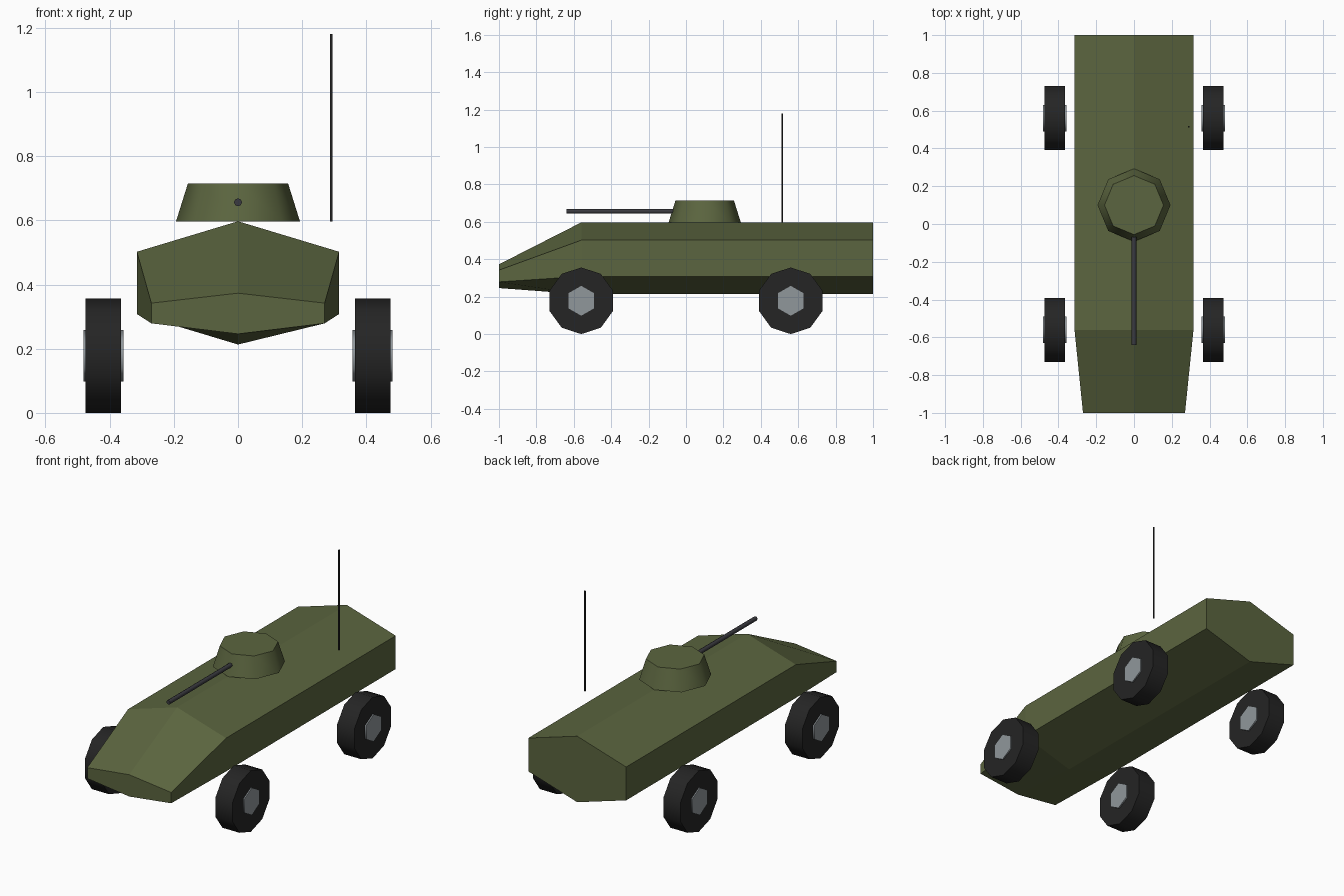
import bpy, bmesh, math
from mathutils import Matrix, Vector

cube = bpy.data.objects.get("Cube")
if cube:
    bpy.data.objects.remove(cube, do_unlink=True)


def material(name, color):
    m = bpy.data.materials.new(name)
    m.use_nodes = True
    m.diffuse_color = (*color, 1)
    bsdf = m.node_tree.nodes["Principled BSDF"]
    bsdf.inputs["Base Color"].default_value = (*color, 1)
    bsdf.inputs["Roughness"].default_value = 0.8
    return m


OLIVE = material("olive paint", (0.105, 0.130, 0.050))
RUBBER = material("black rubber", (0.018, 0.018, 0.018))
STEEL = material("grey steel", (0.28, 0.31, 0.33))
GUNMETAL = material("dark gunmetal", (0.042, 0.042, 0.050))
BLACK = material("antenna black", (0.022, 0.022, 0.022))


def finish(bm, name, mat, smooth=True):
    bmesh.ops.recalc_face_normals(bm, faces=bm.faces[:])
    mesh = bpy.data.meshes.new(name)
    bm.to_mesh(mesh)
    bm.free()
    mesh.materials.append(mat)
    obj = bpy.data.objects.new(name, mesh)
    bpy.context.collection.objects.link(obj)
    if smooth:
        bpy.ops.object.select_all(action="DESELECT")
        obj.select_set(True)
        bpy.context.view_layer.objects.active = obj
        bpy.ops.object.shade_smooth_by_angle(angle=math.radians(62))
    return obj


def prism(name, mat, start, end, r1, r2, sides, smooth=True):
    """Capped cone or cylinder running from start to end."""
    start, end = Vector(start), Vector(end)
    axis = end - start
    bm = bmesh.new()
    bmesh.ops.create_cone(bm, cap_ends=True, segments=sides,
                          radius1=r1, radius2=r2, depth=axis.length)
    turn = Vector((0, 0, 1)).rotation_difference(axis).to_matrix().to_4x4()
    bm.transform(Matrix.Translation((start + end) / 2) @ turn)
    return finish(bm, name, mat, smooth)


# Hull: hexagonal sections joined from nose to tail
def section(y, half, ridge, shoulder, sill, keel):
    return [(0, y, ridge), (half, y, shoulder), (half, y, sill),
            (0, y, keel), (-half, y, sill), (-half, y, shoulder)]


bm = bmesh.new()
rings = [[bm.verts.new(p) for p in section(*s)] for s in (
    (-1.0, 0.27, 0.373, 0.342, 0.279, 0.246),
    (-0.56, 0.315, 0.597, 0.502, 0.308, 0.213),
    (1.0, 0.315, 0.597, 0.502, 0.308, 0.213))]
for a, b in zip(rings, rings[1:]):
    for i in range(6):
        j = (i + 1) % 6
        bm.faces.new((a[i], a[j], b[j], b[i]))
bm.faces.new(rings[0])
bm.faces.new(rings[-1])
finish(bm, "hull", OLIVE, smooth=False)

# Turret, gun and antenna
prism("turret", OLIVE, (0, 0.1, 0.597), (0, 0.1, 0.715), 0.193, 0.156, 8)
prism("gun_barrel", GUNMETAL, (0, -0.64, 0.656), (0, 0, 0.656), 0.0125, 0.0125, 8)
prism("antenna", BLACK, (0.29, 0.515, 0.597), (0.29, 0.515, 1.18), 0.0047, 0.0047, 6)

# Wheels, each with a hub showing on both sides
R = 0.178
for end, y in (("front", -0.56), ("rear", 0.56)):
    for side, s in (("left", 1), ("right", -1)):
        prism(f"{end}_{side}_tyre", RUBBER, (s * 0.365, y, R),
              (s * 0.475, y, R), R, R, 10)
        prism(f"{end}_{side}_hub", STEEL, (s * 0.357, y, R),
              (s * 0.482, y, R), 0.08, 0.08, 6)

# Wheel polygons stand on a corner
for obj in bpy.context.collection.objects:
    if obj.name.endswith(("_tyre", "_hub")):
        pts = [v.co for v in obj.data.vertices]
        mid = sum(pts, Vector()) / len(pts)
        corner = max(pts, key=lambda p: p.z) - mid
        spin = Matrix.Rotation(math.atan2(corner.y, corner.z), 4, "X")
        obj.data.transform(Matrix.Translation(mid) @ spin @ Matrix.Translation(-mid))
